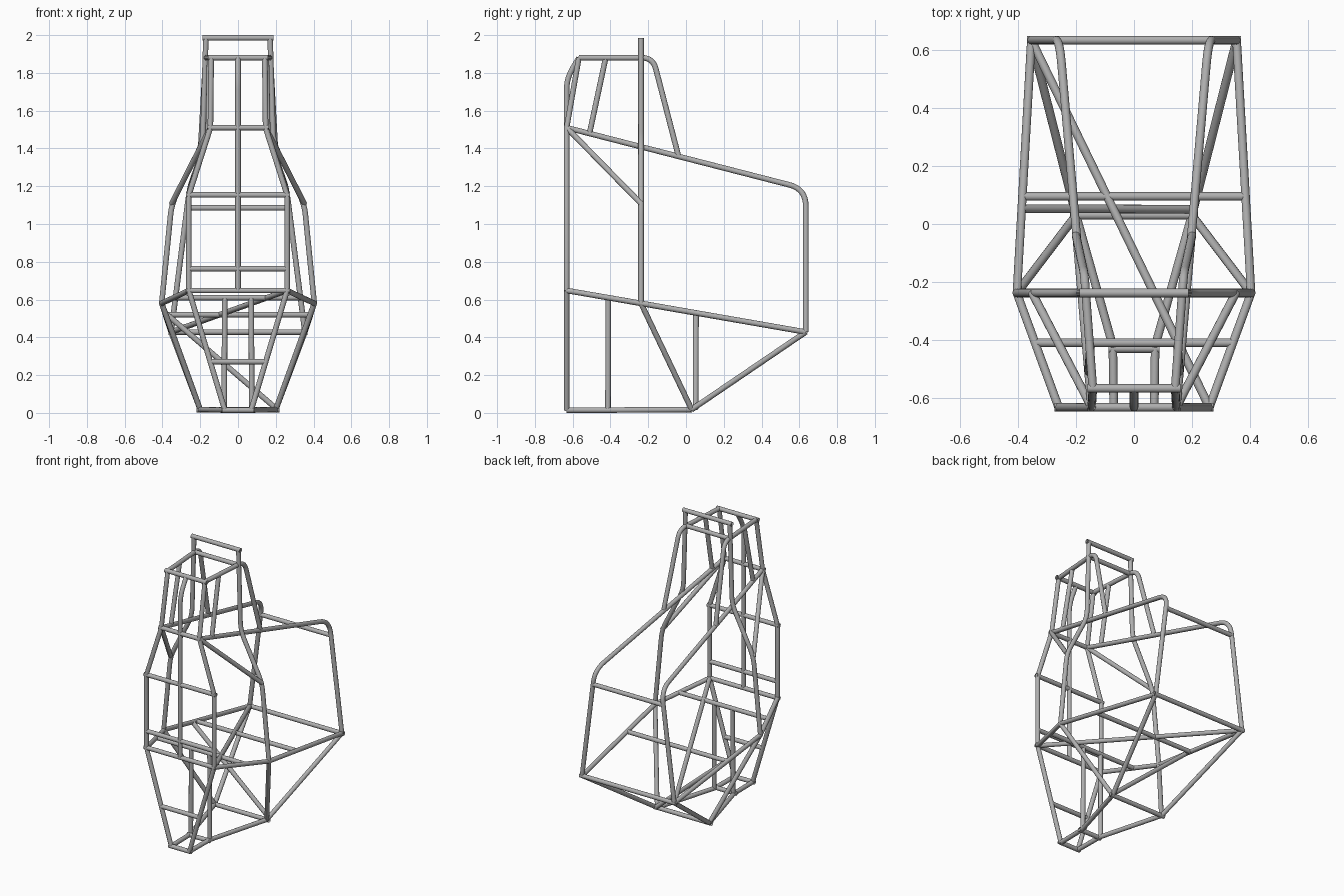
import bpy
from mathutils import Vector

cube = bpy.data.objects.get("Cube")
if cube:
    bpy.data.objects.remove(cube, do_unlink=True)

R = 0.0148          # tube radius

steel = bpy.data.materials.new("bare steel grey")
steel.use_nodes = True
steel.diffuse_color = (0.43, 0.43, 0.43, 1)
steel.node_tree.nodes["Principled BSDF"].inputs["Base Color"].default_value = steel.diffuse_color


def fillet(points, setback):
    """Round every inner corner of a path."""
    pts = [Vector(p) for p in points]
    out = [pts[0]]
    for a, b, c in zip(pts, pts[1:], pts[2:]):
        p, q = b + (a - b).normalized() * setback, b + (c - b).normalized() * setback
        for i in range(9):
            t = i / 8
            out.append(p * (1 - t) ** 2 + b * 2 * t * (1 - t) + q * t * t)
    return out + [pts[-1]]


def tube(name, points, setback=0.0):
    """Open round tube along a path."""
    path = fillet(points, setback) if setback else [Vector(p) for p in points]
    curve = bpy.data.curves.new(name, "CURVE")
    curve.dimensions = "3D"
    curve.bevel_depth = R
    curve.bevel_resolution = 5
    spline = curve.splines.new("POLY")
    spline.points.add(len(path) - 1)
    for sp, p in zip(spline.points, path):
        sp.co = (*p, 1)
    curve.materials.append(steel)
    obj = bpy.data.objects.new(name, curve)
    bpy.context.collection.objects.link(obj)
    bpy.ops.object.select_all(action="DESELECT")
    obj.select_set(True)
    bpy.context.view_layer.objects.active = obj
    bpy.ops.object.convert(target="MESH")
    bpy.ops.object.shade_smooth_by_angle()


def flip(p):
    return (-p[0], p[1], p[2])


def pair(name, points, setback=0.0):
    tube("left_" + name, points, setback)
    tube("right_" + name, [flip(p) for p in points], setback)


def cross(name, p, extra=R):
    end = (p[0] + extra, p[1], p[2])
    tube(name, [flip(end), end])


# Shared joints on the left side
F, B, H = -0.632, 0.634, -0.238      # front, back and hoop planes
belt_front = (0.26, F, 0.648)
belt_mid = (0.404, H, 0.58)
belt_back = (0.354, B, 0.428)
floor_front = (0.07, F, R)
floor_bend = (0.073, -0.42, R)
floor_back = (0.2, 0.03, R + 0.003)
chest = (0.26, F, 1.154)
neck = (0.146, F, 1.51)
roof_front = (0.142, -0.567, 1.88)
elbow = (0.351, H, 1.108)
hoop_top = (0.17, H, 2 - R)

# Floor
pair("floor_rail", [floor_front, floor_bend, floor_back])
cross("floor_front_bar", floor_front)
cross("floor_middle_bar", (0.073, -0.43, R))
cross("floor_back_bar", floor_back, 0.02)

# Lower body
pair("belt_rail", [belt_front, belt_mid, belt_back])
pair("front_lower_post", [floor_front, belt_front])
pair("side_brace", [belt_mid, floor_back])
pair("rear_brace", [belt_back, floor_back])
pair("foot_upright", [(0.073, -0.413, R), (0.07, -0.412, 0.61)])
cross("belt_front_bar", belt_front)
cross("belt_back_bar", belt_back)
cross("foot_bar", (0.34, -0.41, 0.61), 0)
cross("seat_bar", (0.386, 0.095, 0.52), 0)
cross("front_lower_bar", (0.143, F, 0.271), 0)
tube("seat_diagonal", [(-0.387, 0.053, 0.53), (0.2, 0.051, 0.025)])
tube("belt_diagonal", [flip(belt_back), belt_front])

# Front face
pair("front_post", [belt_front, chest, neck, roof_front])
cross("front_middle_bar", (0.26, F, 0.763), 0)
cross("chest_bar", chest)
cross("neck_bar", neck)
tube("centre_post", [(0, F, 0.65), (0, F, 1.77), (0, -0.567, 1.88)], 0.06)

# Main hoop
pair("hoop_post", [belt_mid, elbow, (0.187, H, 1.43), hoop_top], 0.06)
cross("hoop_top_bar", hoop_top, 0.018)

# Upper rails bending down at the back
pair("upper_rail", [neck, (0.257, B, 1.185), belt_back], 0.09)
cross("back_bar", (0.266, B, 1.085), 0)
pair("shoulder_brace", [neck, elbow])

# Roof cage
pair("roof_rail", [roof_front, (0.171, -0.175, 1.88), (0.2, -0.04, 1.36)], 0.06)
pair("side_post", [(0.15, -0.425, 1.88), (0.157, -0.51, 1.483)])
cross("roof_front_bar", roof_front, 0.018)
cross("roof_back_bar", (0.166, H, 1.88), 0)
